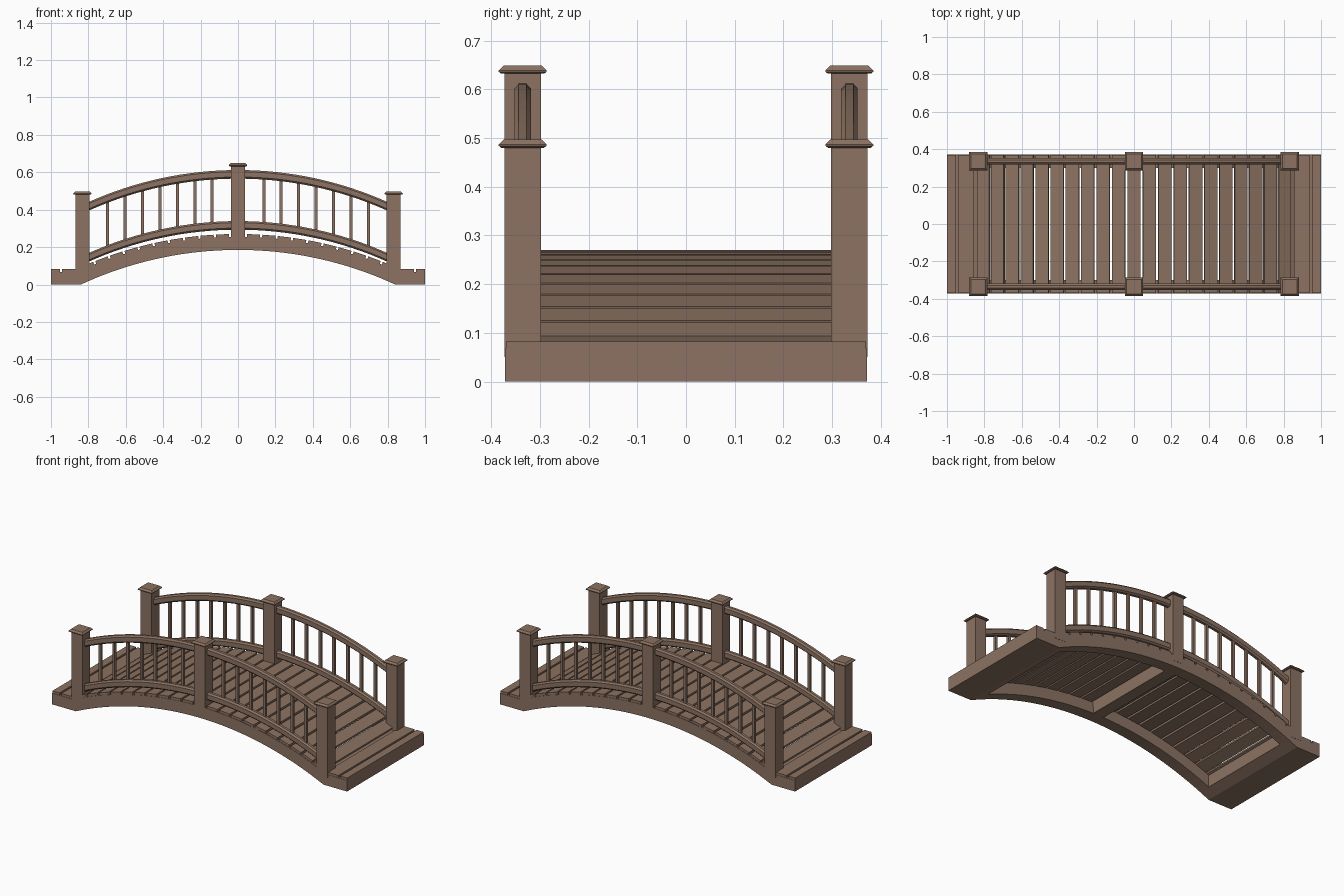
import bpy, bmesh, math
from mathutils import Matrix

if "Cube" in bpy.data.objects:
    bpy.data.objects.remove(bpy.data.objects["Cube"])

ZC = -1.815            # centre height of the deck arc
R_UNDER, R_BEAM, R_DECK = 2.0, 2.07, 2.085
POST_Y = 0.3355

wood = bpy.data.materials.new("wood")
wood.diffuse_color = (0.263, 0.171, 0.122, 1)
wood.use_nodes = True
wood.node_tree.nodes["Principled BSDF"].inputs["Base Color"].default_value = wood.diffuse_color


def finish(bm, name):
    bmesh.ops.recalc_face_normals(bm, faces=bm.faces)
    me = bpy.data.meshes.new(name)
    bm.to_mesh(me)
    bm.free()
    me.materials.append(wood)
    ob = bpy.data.objects.new(name, me)
    bpy.context.collection.objects.link(ob)
    return ob


def loft(name, rings):
    """Join equal-length rings of points and cap both ends."""
    bm = bmesh.new()
    vs = [[bm.verts.new(p) for p in r] for r in rings]
    n = len(rings[0])
    for a, b in zip(vs, vs[1:]):
        for i in range(n):
            j = (i + 1) % n
            bm.faces.new((a[i], a[j], b[j], b[i]))
    bm.faces.new(vs[0])
    bm.faces.new(vs[-1])
    return finish(bm, name)


def box(name, x0, x1, y0, y1, z0, z1, tilt=None):
    bm = bmesh.new()
    bmesh.ops.create_cube(bm, size=1)
    bm.transform(Matrix.Translation(((x0 + x1) / 2, (y0 + y1) / 2, (z0 + z1) / 2))
                 @ Matrix.Diagonal((x1 - x0, y1 - y0, z1 - z0, 1)))
    if tilt is not None:
        bm.transform(Matrix.Translation((0, 0, ZC)) @ Matrix.Rotation(tilt, 4, 'Y'))
    return finish(bm, name)


def arc(r, x):
    return ZC + math.sqrt(r * r - x * x)


def arched_beam(name, x0, x1, y0, y1, steps):
    """Slice of the bridge body between underside arc and beam top."""
    xs = sorted({x0 + (x1 - x0) * i / steps for i in range(steps + 1)}
                | {k for k in (-0.86, -0.84, 0.84, 0.86) if x0 < k < x1})
    rings = []
    for x in xs:
        lo, hi = max(0, arc(R_UNDER, x)), max(0.068, arc(R_BEAM, x))
        if abs(x) >= 0.8399:
            lo = 0
        rings.append([(x, y0, lo), (x, y1, lo), (x, y1, hi), (x, y0, hi)])
    return loft(name, rings)


def rail(name, y, top):
    """Curved handrail with a chamfered section."""
    w, h, c = 0.017, 0.046, 0.009
    sec = [(-w + c, 0), (w - c, 0), (w, -c), (w, -h + c),
           (w - c, -h), (-w + c, -h), (-w, -h + c), (-w, -c)]
    rings = []
    for i in range(33):
        x = -0.81 + 1.62 * i / 32
        rings.append([(x, y + a, rail_z(top, x) + b) for a, b in sec])
    return loft(name, rings)


def rail_z(top, x):
    return top - 1.95 + math.sqrt(1.95 ** 2 - x * x)


def post(name, x, y, z0, top):
    box(name, x - 0.0375, x + 0.0375, y - 0.0375, y + 0.0375, z0, top - 0.014)
    rings = [[(x + s * a, y + s * b, z) for a, b in ((-1, -1), (1, -1), (1, 1), (-1, 1))]
             for s, z in ((0.044, top - 0.017), (0.049, top - 0.013),
                          (0.049, top - 0.010), (0.039, top))]
    loft(name + "_cap", rings)


# Side beams, end blocks and middle cross beam
for side, s in (("front", -1), ("back", 1)):
    ys = sorted((s * 0.30, s * 0.372))
    arched_beam(side + "_side_beam", -1, 1, *ys, 40)
arched_beam("left_end_block", -1, -0.78, -0.30, 0.30, 8)
arched_beam("right_end_block", 0.78, 1, -0.30, 0.30, 8)
arched_beam("middle_cross_beam", -0.036, 0.036, -0.30, 0.30, 2)

# Deck planks following the arc
pitch = 0.0829
for k in range(-10, 11):
    half = (pitch - 0.012) / 2
    box(f"deck_plank_{k + 11}", -half, half, -0.37, 0.37,
        R_BEAM - 0.003, R_DECK, tilt=k * pitch / R_DECK)

# Flat planks on the end blocks
for side, s in (("left", -1), ("right", 1)):
    for i, (a, b) in enumerate(((0.856, 0.94), (0.952, 1.0))):
        x0, x1 = sorted((s * a, s * b))
        box(f"{side}_landing_plank_{i + 1}", x0, x1, -0.37, 0.37, 0.066, 0.082)

# Railings: posts, rails and balusters
for side, s in (("front", -1), ("back", 1)):
    y = s * POST_Y
    post(side + "_left_post", -0.8325, y, 0.05, 0.497)
    post(side + "_middle_post", 0, y, 0.22, 0.649)
    post(side + "_right_post", 0.8325, y, 0.05, 0.497)
    rail(side + "_lower_rail", y, 0.339)
    rail(side + "_upper_rail", y, 0.612)
    for d in (-1, 1):
        for k in range(7):
            x = d * (0.138 + 0.0932 * k)
            box(f"{side}_baluster_{'left' if d < 0 else 'right'}_{k + 1}",
                x - 0.008, x + 0.008, y - 0.008, y + 0.008,
                rail_z(0.339, x) - 0.015, rail_z(0.612, x) - 0.03)
